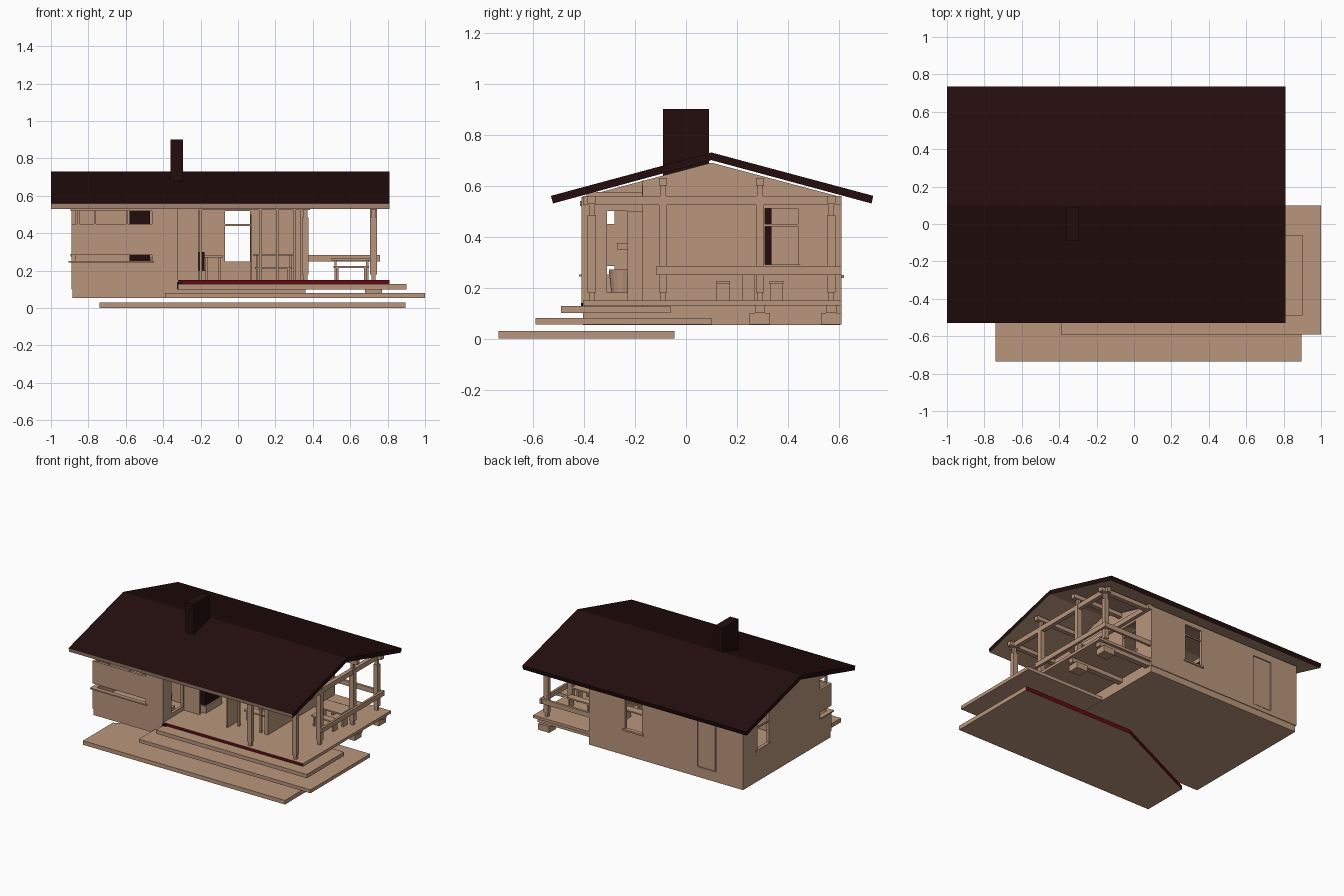
import bpy, bmesh, math

if "Cube" in bpy.data.objects:
    bpy.data.objects.remove(bpy.data.objects["Cube"])

def mat(name, rgb):
    m = bpy.data.materials.new(name)
    m.diffuse_color = (*rgb, 1)
    m.use_nodes = True
    m.node_tree.nodes["Principled BSDF"].inputs["Base Color"].default_value = m.diffuse_color
    return m

WOOD = mat("tan wood", (0.49, 0.305, 0.205))
DARK = mat("dark brown", (0.017, 0.004, 0.004))
RED = mat("dark red", (0.12, 0.003, 0.006))

def finish(bm, name, m):
    bmesh.ops.recalc_face_normals(bm, faces=bm.faces)
    me = bpy.data.meshes.new(name)
    bm.to_mesh(me)
    bm.free()
    me.materials.append(m)
    o = bpy.data.objects.new(name, me)
    bpy.context.collection.objects.link(o)
    return o

def prism(name, pts, axis, a, b, m=WOOD):
    """Extrude a 2D outline along x (outline in y,z) or z (outline in x,y)."""
    put = (lambda p, t: (t, p[0], p[1])) if axis == 'x' else (lambda p, t: (p[0], p[1], t))
    bm = bmesh.new()
    lo = [bm.verts.new(put(p, a)) for p in pts]
    hi = [bm.verts.new(put(p, b)) for p in pts]
    bm.faces.new(lo)
    bm.faces.new(hi)
    n = len(pts)
    for i in range(n):
        j = (i + 1) % n
        bm.faces.new((lo[i], lo[j], hi[j], hi[i]))
    return finish(bm, name, m)

def box(name, x0, x1, y0, y1, z0, z1, m=WOOD):
    return prism(name, [(x0, y0), (x1, y0), (x1, y1), (x0, y1)], 'z', z0, z1, m)

def cut(o, *dims):
    """Cut a box shaped opening."""
    c = box("cutter", *dims)
    md = o.modifiers.new("opening", 'BOOLEAN')
    md.operation, md.solver, md.object = 'DIFFERENCE', 'EXACT', c
    bpy.context.view_layer.objects.active = o
    bpy.ops.object.modifier_apply(modifier=md.name)
    bpy.data.objects.remove(c)

def paint(o, m, rule):
    o.data.materials.append(m)
    for p in o.data.polygons:
        if rule(p.normal):
            p.material_index = 1

# roof: dark above and at the ends, wood below
roof = prism("roof", [(-.53, .56), (.1, .73), (.735, .56), (.728, .53), (.1, .7), (-.522, .53)],
             'x', -1, .81, DARK)
paint(roof, WOOD, lambda n: n.z < -.1 and n.y < .9)
box("chimney", -.36, -.295, -.09, .09, .15, .9, DARK)

# stepped decks and floors
ground = prism("ground_deck", [(-.74, -.735), (.895, -.735), (.895, -.045), (0, -.045), (-.74, -.39)],
               'z', 0, .03)
paint(ground, RED, lambda n: n.y > .9)
box("lower_deck", -.39, 1, -.59, .1, .055, .08)
box("upper_deck", -.32, .9, -.49, -.06, .1, .128)
porch = box("porch_floor", -.32, .81, -.405, .61, .13, .15)
paint(porch, RED, lambda n: n.y < -.9)
box("foundation", -.885, .36, -.405, .605, .053, .1)
box("room_floor", -.88, .35, -.4, .6, .1, .148)
for y in (.29, .57):
    box("footing", .68, .77, y - .04, y + .04, .055, .1)
    box("joist", .36, .79, y - .02, y + .02, .1, .13)

# walls with openings
def gable(name, x0, x1, y0, y1):
    top = lambda y: .69 - .265 * abs(y - .1)
    return prism(name, [(y0, .1), (y1, .1), (y1, top(y1)), (.1, top(.1)), (y0, top(y0))], 'x', x0, x1)

front = box("front_wall", -.89, -.32, -.41, -.39, .1, .553)
left = gable("left_wall", -.89, -.87, -.41, .61)
right = gable("right_wall", .34, .36, -.17, .61)
back = box("back_wall", -.87, .34, .59, .61, .1, .553)
for z0, z1 in ((.45, .525), (.245, .285)):
    cut(front, -.95, -.46, -.5, -.3, z0, z1)
    cut(left, -.95, -.8, -.5, -.28, z0, z1)
for w, x0, x1 in ((left, -.95, -.8), (right, .3, .4)):
    cut(w, x0, x1, .31, .45, .29, .51)
cut(back, -.07, .065, .5, .7, .25, .52)
cut(back, -.67, -.52, .602, .7, .13, .5)
side = box("sauna_side_wall", -.34, -.32, -.39, -.17, .1, .575)
cut(side, -.4, -.3, -.31, -.18, .18, .5)
box("inner_wall", -.34, -.32, -.17, .59, .15, .55)
box("recess_panel", -.32, -.21, -.17, -.155, .15, .6)
box("sauna_back_wall", -.87, -.34, -.09, -.075, .15, .6)
box("tie_wall", .342, .358, -.4, -.17, .525, .56)

# window frames, mullions, sills and door
for x in (-.86, -.77, -.6):
    box("slot_mullion", x, x + .012, -.405, -.39, .45, .525)
box("slot_sill_front", -.905, -.45, -.42, -.39, .243, .252)
box("slot_sill_left", -.905, -.87, -.42, -.27, .243, .252)
box("slot_head_front", -.895, -.45, -.416, -.39, .52, .54)
for x0, x1 in ((-.886, -.876), (.346, .356)):
    box("window_rail", x0, x1, .31, .45, .44, .45)
    box("window_stile", x0, x1, .44, .45, .29, .51)
for x in (-.895, .345):
    box("window_sill", x, x + .02, .295, .465, .277, .29)
box("back_window_rail", -.07, .065, .595, .605, .44, .45)
box("back_window_sill", -.085, .08, .59, .62, .237, .25)
box("back_door", -.66, -.53, .598, .606, .135, .495)
for x in (-.2, .12, .21, .3, .34):
    box("glazing_mullion", x - .007, x + .007, -.17, -.155, .15, .6)
box("glazing_head", -.21, .35, -.172, -.153, .525, .6)
box("open_door", .066, .076, -.23, -.11, .15, .5)

# posts with narrow feet and necks
def post(x, y, top):
    box("post", x - .018, x + .018, y - .016, y + .016, .18, top - .045)
    box("post_foot", x - .011, x + .011, y - .011, y + .011, .15, .18)
    box("post_neck", x - .011, x + .011, y - .011, y + .011, top - .045, top)

for y, top in ((-.37, .53), (-.09, .6), (.29, .6), (.57, .53)):
    post(.725, y, top)
    x0 = -.32 if y == -.37 else .34
    box("purlin", x0, .77, y - .016, y + .016, top, top + .03)
post(.36, -.37, .53)
box("tie_beam", .71, .74, -.405, .61, .525, .56)
box("inner_tie_beam", .36, .385, -.405, .61, .525, .56)

# porch railing
box("side_rail", .743, .76, -.115, .61, .25, .285)
box("back_rail", .36, .76, .588, .605, .25, .285)

# tables and benches
def table(name, x0, x1, y0, y1, top, t=.01):
    box(name + "_top", x0, x1, y0, y1, top - t, top)
    m = (y0 + y1) / 2
    for x in (x0 + .015, x1 - .025):
        box(name + "_leg", x, x + .012, m - .025, m + .025, .15, top - t)

table("porch_table", .5, .71, .18, .31, .265)
for y in (.145, .355):
    table("porch_bench", .51, .7, y - .027, y + .027, .225)
table("room_table", .08, .3, .05, .2, .29)
for y in (-.03, .28):
    table("room_bench", .09, .29, y - .03, y + .03, .22)
table("side_bench", -.19, -.08, .1, .2, .28)

# sauna stove, hearth, shelves and tub
box("stove", -.58, -.47, -.17, -.1, .15, .62, DARK)
box("hearth", -.32, -.18, -.12, .05, .2, .3, DARK)
box("hearth_base", -.32, -.17, -.13, .06, .15, .2)
box("inner_door", -.318, -.31, .2, .335, .15, .51, DARK)
box("dark_step", -.325, -.295, -.412, -.404, .1, .14, DARK)
box("sauna_shelf", -.86, -.6, -.27, -.1, .35, .375)
bm = bmesh.new()
bmesh.ops.create_cone(bm, cap_ends=True, segments=16, radius1=.043, radius2=.053, depth=.09)
bmesh.ops.translate(bm, vec=(-.42, -.25, .225), verts=bm.verts)
rim = [f for f in bm.faces if f.normal.z > .9]
bmesh.ops.inset_region(bm, faces=rim, thickness=.008)
bmesh.ops.translate(bm, vec=(0, 0, -.06), verts=rim[0].verts)
finish(bm, "tub", WOOD)
box("tub_stand", -.47, -.37, -.3, -.2, .148, .18)
